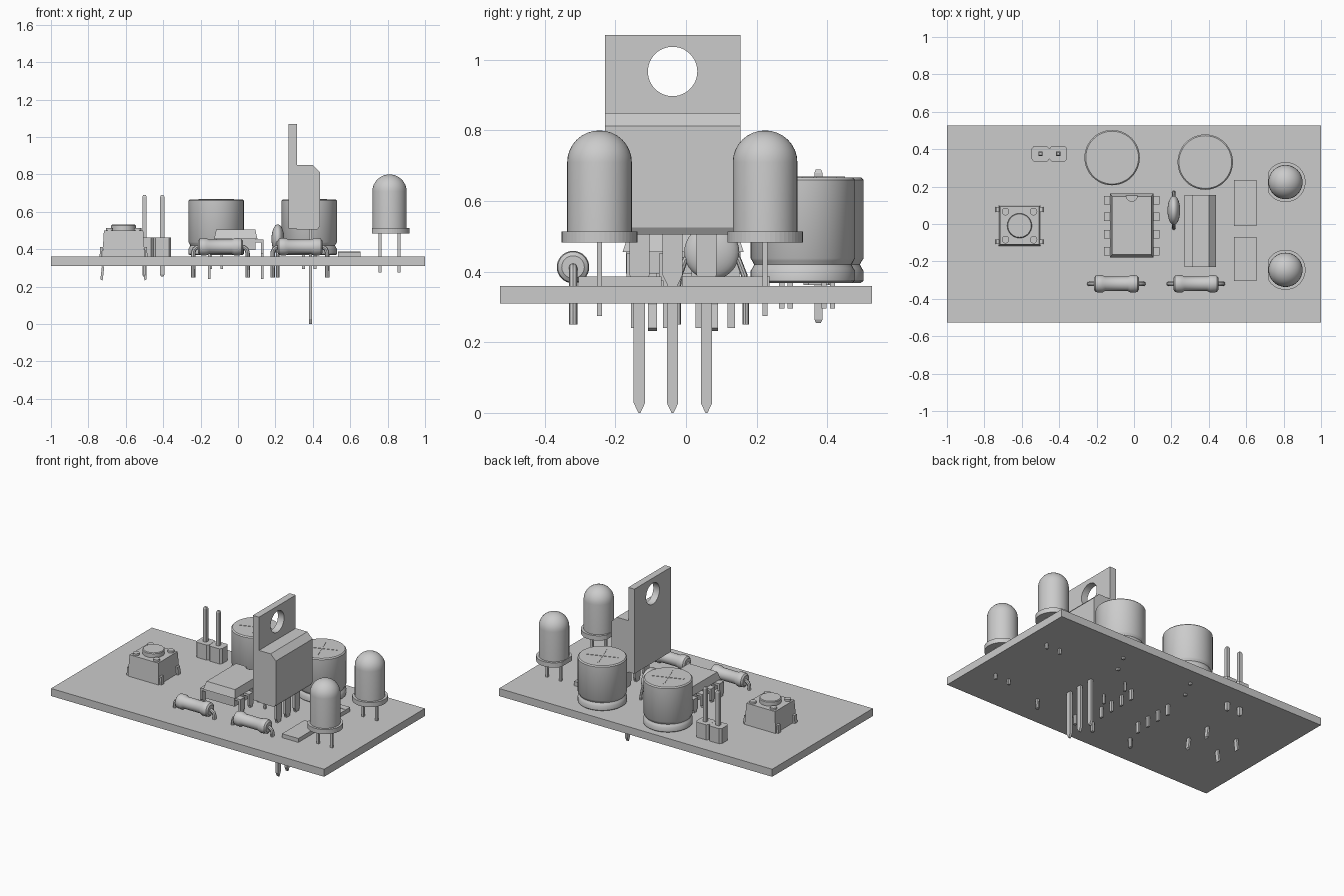
import bpy, bmesh, math
from mathutils import Matrix, Vector

if "Cube" in bpy.data.objects:
    bpy.data.objects.remove(bpy.data.objects["Cube"])

grey = bpy.data.materials.new("plain grey")
grey.use_nodes = True
COLOUR = (0.6, 0.6, 0.6, 1)
grey.diffuse_color = COLOUR
grey.node_tree.nodes["Principled BSDF"].inputs["Base Color"].default_value = COLOUR


def finish(name, bm, smooth=False):
    bmesh.ops.recalc_face_normals(bm, faces=bm.faces)
    me = bpy.data.meshes.new(name)
    bm.to_mesh(me)
    bm.free()
    me.materials.append(grey)
    if smooth:
        me.shade_smooth()
        me.set_sharp_from_angle(angle=math.radians(35))
    ob = bpy.data.objects.new(name, me)
    bpy.context.collection.objects.link(ob)
    return ob


def box(name, x, y, z, top=1.0):
    """Box from (min, max) ranges; top scales the upper face."""
    bm = bmesh.new()
    bmesh.ops.create_cube(bm, size=1)
    for v in bm.verts:
        if v.co.z > 0:
            v.co.x *= top
            v.co.y *= top
    size = [r[1] - r[0] for r in (x, y, z)]
    mid = [(r[1] + r[0]) / 2 for r in (x, y, z)]
    bm.transform(Matrix.Translation(mid) @ Matrix.Diagonal((*size, 1)))
    return finish(name, bm)


def lathe(name, centre, profile, axis="Z", steps=40):
    """Revolve (radius, height) points about an axis."""
    bm = bmesh.new()
    vs = [bm.verts.new((r, 0, h)) for r, h in profile]
    edges = [bm.edges.new(p) for p in zip(vs, vs[1:])]
    bmesh.ops.spin(bm, geom=vs + edges, cent=(0, 0, 0), axis=(0, 0, 1),
                   angle=math.tau, steps=steps, use_duplicate=False)
    bmesh.ops.remove_doubles(bm, verts=bm.verts, dist=0.0002)
    turn = Matrix.Rotation(math.pi / 2, 4, "Y") if axis == "X" else Matrix()
    bm.transform(Matrix.Translation(centre) @ turn)
    return finish(name, bm, True)


def prism(name, outline, place, depth):
    """Extrude an outline centred on its plane; place maps (u, v, w) to xyz."""
    bm = bmesh.new()
    face = bm.faces.new([bm.verts.new(place(u, v, -depth / 2)) for u, v in outline])
    new = bmesh.ops.extrude_face_region(bm, geom=[face])["geom"]
    shift = Vector(place(0, 0, depth)) - Vector(place(0, 0, 0))
    bmesh.ops.translate(bm, vec=shift, verts=[g for g in new if isinstance(g, bmesh.types.BMVert)])
    return finish(name, bm)


def wire(name, points, radius):
    """Round lead along a path."""
    cu = bpy.data.curves.new(name, "CURVE")
    cu.dimensions = "3D"
    cu.bevel_depth, cu.bevel_resolution, cu.use_fill_caps = radius, 2, True
    sp = cu.splines.new("POLY")
    sp.points.add(len(points) - 1)
    for p, co in zip(sp.points, points):
        p.co = (*co, 1)
    ob = bpy.data.objects.new(name, cu)
    bpy.context.collection.objects.link(ob)
    bpy.context.view_layer.update()
    me = bpy.data.meshes.new_from_object(ob.evaluated_get(bpy.context.evaluated_depsgraph_get()))
    bpy.data.objects.remove(ob)
    bm = bmesh.new()
    bm.from_mesh(me)
    return finish(name, bm, True)


def pin(name, x, y, z, w=0.015, d=0.015):
    return box(name, (x - w / 2, x + w / 2), (y - d / 2, y + d / 2), z)


# Board
box("board", (-1, 1), (-0.527, 0.527), (0.31, 0.36))

# Light emitting diodes: domed body, flange with a flat side, two legs
for y in (0.224, -0.245):
    dome = [(0.0915 * math.cos(a * math.pi / 16), 0.71 + 0.09 * math.sin(a * math.pi / 16)) for a in range(9)]
    lathe("led_body", (0.81, y, 0), [(0, 0.484), (0.0915, 0.484)] + dome)
    ring = [(0.107 * math.cos(a * math.tau / 48), 0.107 * math.sin(a * math.tau / 48)) for a in range(48)]
    prism("led_flange", [(max(u, -0.0925), v) for u, v in ring],
          lambda u, v, w: (0.81 + u, y + v, 0.4985 + w), 0.031)
    for x in (0.76, 0.86):
        pin("led_leg", x, y, (0.275, 0.49))

# Electrolytic capacitors: crimped can, scored cross on top, two legs
for x, y in ((-0.117, 0.355), (0.381, 0.331)):
    lathe("capacitor_can", (x, y, 0),
          [(0, 0.368), (0.14, 0.368), (0.148, 0.374), (0.148, 0.402), (0.143, 0.41), (0.138, 0.42),
           (0.143, 0.43), (0.148, 0.438), (0.148, 0.66), (0.141, 0.667), (0, 0.667)], steps=48)
    for turn in (0.35, 0.35 + math.pi / 2):
        score = box("capacitor_score", (-0.1, 0.1), (-0.004, 0.004), (0.666, 0.669))
        score.matrix_world = Matrix.Translation((x, y, 0)) @ Matrix.Rotation(turn, 4, "Z")
    for s in (-1, 1):
        pin("capacitor_leg", x + 0.03 * s, y + 0.06 * s, (0.295, 0.38))

# Chip: bevelled body with an end notch, four legs on each side
CX, CY = -0.012, -0.008
chip = box("chip_body", (CX - 0.116, CX + 0.116), (CY - 0.172, CY + 0.172), (0.455, 0.505), top=0.9)
box("chip_base", (CX - 0.106, CX + 0.106), (CY - 0.162, CY + 0.162), (0.395, 0.456))
notch = lathe("notch_cutter", (CX, CY + 0.16, 0), [(0, 0.49), (0.03, 0.49), (0.03, 0.55), (0, 0.55)])


def cut(ob, cutter):
    mod = ob.modifiers.new("cut", "BOOLEAN")
    mod.operation, mod.object, mod.solver = "DIFFERENCE", cutter, "EXACT"
    cutter.hide_render = True
    cutter.hide_viewport = True


cut(chip, notch)
for s in (-1, 1):
    for y in (0.128, 0.038, -0.054, -0.145):
        xs = sorted((CX + 0.1 * s, CX + 0.147 * s))
        box("chip_leg_shoulder", xs, (y - 0.023, y + 0.023), (0.437, 0.452))
        pin("chip_leg_upper", CX + 0.141 * s, y, (0.375, 0.45), 0.014, 0.046)
        pin("chip_leg_lower", CX + 0.141 * s, y, (0.24, 0.376), 0.014, 0.022)

# Regulator: metal tab with hole, chamfered body, three pointed legs
RY = -0.038
side = lambda u, v, w: (u, RY + w, v)
tab = box("regulator_tab", (0.27, 0.315), (RY - 0.192, RY + 0.192), (0.51, 1.07))
cut(tab, lathe("hole_cutter", (0.29, RY, 0.967), [(0, -0.1), (0.07, -0.1), (0.07, 0.1), (0, 0.1)], "X", 48))
prism("regulator_body", [(0.314, 0.505), (0.425, 0.505), (0.438, 0.525), (0.438, 0.812),
                         (0.4, 0.85), (0.314, 0.85)], side, 0.384)
for y in (-0.132, RY, 0.058):
    half = [(0.028, 0.51), (0.028, 0.39), (0.016, 0.365), (0.016, 0.028), (0.003, 0)]
    prism("regulator_leg", half + [(-u, v) for u, v in reversed(half)],
          lambda u, v, w: (0.387 + w, y + u, v), 0.016)

# Ceramic disc capacitor: lens body and splayed leads
lens = [(0.078 * math.sin(a * math.pi / 16), -0.034 * math.cos(a * math.pi / 16)) for a in range(17)]
lathe("disc_capacitor", (0.213, 0.073, 0.455), lens, "X", 32)
for s in (-1, 1):
    wire("disc_lead", [(0.213, 0.073 + s * k, z) for k, z in
                       ((0.045, 0.45), (0.075, 0.435), (0.092, 0.39), (0.096, 0.36), (0.096, 0.25))], 0.009)

# Resistors: bulged ends, slim middle, bent leads
half = [(0, -0.12), (0.032, -0.12), (0.043, -0.112), (0.046, -0.1), (0.046, -0.075), (0.038, -0.06)]
for x in (-0.094, 0.331):
    lathe("resistor_body", (x, -0.32, 0.413), half + [(r, -h) for r, h in reversed(half)], "X", 32)
    for s in (-1, 1):
        wire("resistor_lead", [(x + s * k, -0.32, z) for k, z in
                               ((0.11, 0.413), (0.125, 0.411), (0.138, 0.402), (0.145, 0.385), (0.146, 0.25))], 0.012)

# Flat surface parts; the rear one has end terminals
for y in (0.118, -0.187):
    box("flat_part", (0.535, 0.655), (y - 0.117, y + 0.117), (0.36, 0.386))
for y in (0.214, 0.01):
    box("flat_part_terminal", (0.534, 0.656), (y - 0.022, y + 0.022), (0.36, 0.388))

# Push button: tapered housing, corner studs, round cap, four bowed legs
BX, BY = -0.612, -0.009
box("button_housing", (BX - 0.113, BX + 0.113), (BY - 0.109, BY + 0.109), (0.36, 0.5), top=0.93)
lathe("button_cap", (BX, BY, 0), [(0, 0.49), (0.066, 0.49), (0.066, 0.526), (0.062, 0.531), (0, 0.531)])
for sx in (-1, 1):
    for sy in (-1, 1):
        lathe("button_stud", (BX + sx * 0.075, BY + sy * 0.075, 0),
              [(0, 0.49), (0.02, 0.49), (0.02, 0.513), (0, 0.513)], steps=20)
        path = [(0.1, 0.412), (0.125, 0.412), (0.128, 0.36), (0.116, 0.305), (0.124, 0.24)]
        strip = path + [(u - 0.012, v - 0.008) for u, v in reversed(path)]
        prism("button_leg", strip, lambda u, v, w: (BX + sx * u, BY + sy * 0.086 + w, v), 0.026)

# Pin header: two chamfered blocks with square pins
for x in (-0.5, -0.405):
    block = [(sx * u, sy * v) for sx, sy, order in ((1, 1, 1), (-1, 1, -1), (-1, -1, 1), (1, -1, -1))
             for u, v in ((0.047, 0.028), (0.035, 0.042))[::order]]
    prism("header_block", block, lambda u, v, w: (x + u, 0.375 + v, 0.412 + w), 0.1)
    pin("header_pin", x, 0.375, (0.265, 0.68), 0.023, 0.023)
    box("header_pin_tip", (x - 0.0115, x + 0.0115), (0.3635, 0.3865), (0.68, 0.69), top=0.6)
    lower = box("header_pin_foot", (x - 0.0115, x + 0.0115), (0.3635, 0.3865), (-0.265, -0.255), top=0.6)
    lower.data.transform(Matrix.Diagonal((1, 1, -1, 1)))
    lower.data.flip_normals()
